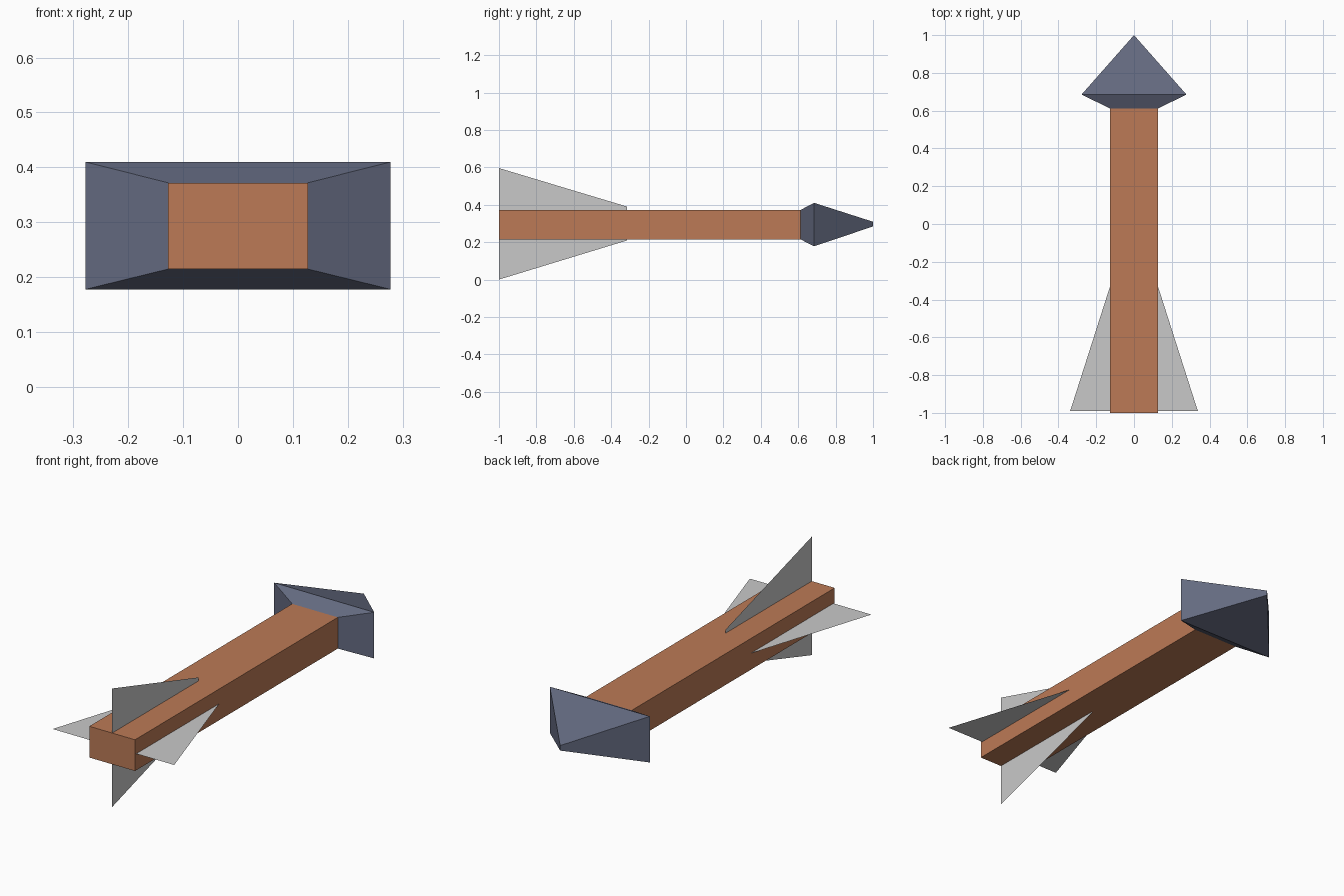
import bpy, bmesh

if "Cube" in bpy.data.objects:
    bpy.data.objects.remove(bpy.data.objects["Cube"])


def material(name, rgb):
    m = bpy.data.materials.new(name)
    m.diffuse_color = (*rgb, 1.0)
    m.use_nodes = True
    m.node_tree.nodes["Principled BSDF"].inputs["Base Color"].default_value = m.diffuse_color
    return m


WOOD = material("orange_wood", (0.503, 0.195, 0.093))
METAL = material("slate_blue", (0.127, 0.144, 0.216))
FEATHER = material("light_grey", (0.584, 0.584, 0.584))


def finish(bm, name, mat):
    me = bpy.data.meshes.new(name)
    bm.to_mesh(me)
    bm.free()
    me.materials.append(mat)
    ob = bpy.data.objects.new(name, me)
    bpy.context.collection.objects.link(ob)
    return ob


def loft(name, sections, mat):
    """Closed solid through rectangles (y, half_width, z_low, z_high)."""
    bm = bmesh.new()
    rings = [[bm.verts.new(p) for p in ((-w, y, lo), (w, y, lo), (w, y, hi), (-w, y, hi))]
             for y, w, lo, hi in sections]
    for a, b in zip(rings, rings[1:]):
        for i in range(4):
            j = (i + 1) % 4
            bm.faces.new((a[i], a[j], b[j], b[i]))
    bm.faces.new(rings[0])
    bm.faces.new(rings[-1])
    # a zero-width end collapses to a single edge
    bmesh.ops.remove_doubles(bm, verts=bm.verts[:], dist=1e-4)
    bmesh.ops.recalc_face_normals(bm, faces=bm.faces[:])
    return finish(bm, name, mat)


def fin(name, points, mat):
    """Paper-thin flat sheet."""
    bm = bmesh.new()
    bm.faces.new([bm.verts.new(p) for p in points])
    return finish(bm, name, mat)


# Square shaft
loft("shaft", [(-1.0, 0.127, 0.215, 0.372), (0.614, 0.127, 0.215, 0.372)], WOOD)

# Arrow head: flares out, then tapers to a short upright edge
loft("arrow_head", [(0.612, 0.127, 0.215, 0.372),
                    (0.685, 0.278, 0.178, 0.41),
                    (1.0, 0.0, 0.284, 0.309)], METAL)

# Tail fins: one upright sheet and one level sheet through the shaft
MID = 0.298
fin("upright_fin", [(0, -1.0, 0.0), (0, -0.315, 0.209),
                    (0, -0.315, 0.39), (0, -1.0, 0.596)], FEATHER)
fin("level_fin", [(-0.338, -0.99, MID), (0.338, -0.99, MID),
                  (0.122, -0.315, MID), (-0.122, -0.315, MID)], FEATHER)
